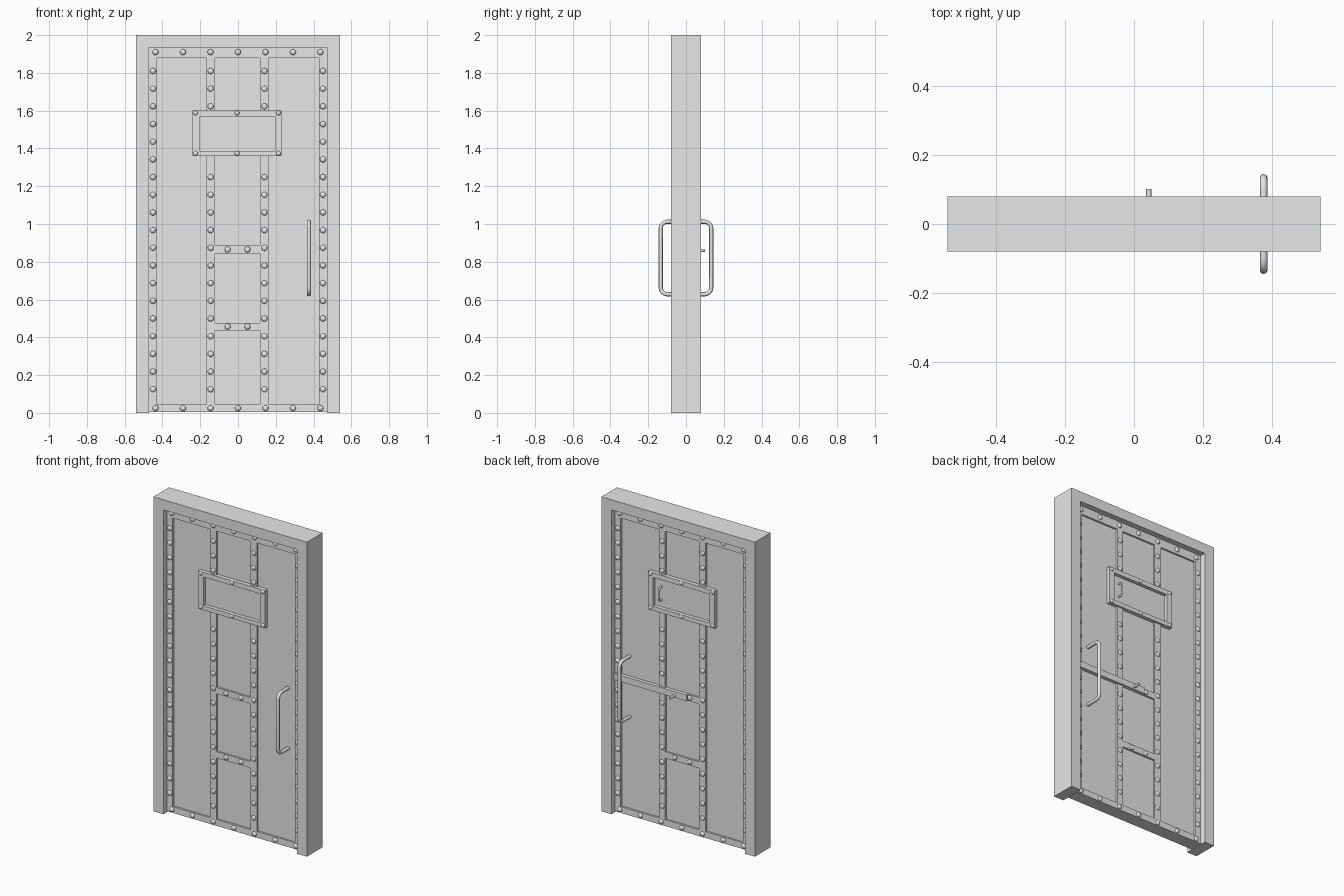
import bpy, bmesh, math
from mathutils import Matrix, Vector

if "Cube" in bpy.data.objects:
    bpy.data.objects.remove(bpy.data.objects["Cube"])

steel = bpy.data.materials.new("grey steel")
steel.diffuse_color = (0.8, 0.8, 0.8, 1)
steel.use_nodes = True
steel.node_tree.nodes["Principled BSDF"].inputs["Base Color"].default_value = steel.diffuse_color


def finish(name, bm, mirror=False, smooth=False):
    bmesh.ops.recalc_face_normals(bm, faces=bm.faces)
    me = bpy.data.meshes.new(name)
    bm.to_mesh(me)
    bm.free()
    me.materials.append(steel)
    for p in me.polygons:
        p.use_smooth = smooth
    ob = bpy.data.objects.new(name, me)
    bpy.context.collection.objects.link(ob)
    if mirror:  # repeat the part on the other face of the door
        m = ob.modifiers.new("mirror", 'MIRROR')
        m.use_axis = (False, True, False)
    return ob


def add_box(bm, x0, x1, y0, y1, z0, z1):
    size = Matrix.Diagonal((x1 - x0, y1 - y0, z1 - z0, 1))
    at = Matrix.Translation(((x0 + x1) / 2, (y0 + y1) / 2, (z0 + z1) / 2))
    bmesh.ops.create_cube(bm, size=1, matrix=at @ size)


def boxes(name, items, mirror=False):
    bm = bmesh.new()
    for it in items:
        add_box(bm, *it)
    return finish(name, bm, mirror)


def rivets(name, points, y, r=0.016, depth=0.010):
    bm = bmesh.new()
    for x, z in points:
        m = Matrix.Translation((x, y, z)) @ Matrix.Rotation(math.pi / 2, 4, 'X') \
            @ Matrix.Diagonal((r, r, depth, 1))
        bmesh.ops.create_uvsphere(bm, u_segments=12, v_segments=6, radius=1, matrix=m)
    return finish(name, bm, True, True)


def pull_handle(name, x, y0, y1, z0, z1, r, corner):
    """U-shaped bar with rounded corners in the yz plane."""
    s = 1 if y1 > y0 else -1
    pts = [(y0, z0)]
    for cz, start in ((z0 + corner, -90), (z1 - corner, 0)):
        for i in range(6):
            a = math.radians(start + 18 * i)
            pts.append((y1 - s * corner + s * corner * math.cos(a),
                        cz + corner * math.sin(a)))
    pts.append((y0, z1))
    cu = bpy.data.curves.new(name, 'CURVE')
    cu.dimensions = '3D'
    cu.bevel_depth = r
    cu.bevel_resolution = 2
    cu.use_fill_caps = True
    sp = cu.splines.new('POLY')
    sp.points.add(len(pts) - 1)
    for p, (y, z) in zip(sp.points, pts):
        p.co = (x, y, z, 1)
    sp.use_smooth = True
    cu.materials.append(steel)
    ob = bpy.data.objects.new(name, cu)
    bpy.context.collection.objects.link(ob)


# Frame: inverted U outline, extruded through the wall
bm = bmesh.new()
outline = [(-.54, 0), (-.54, 2), (.54, 2), (.54, 0),
           (.47, 0), (.47, 1.935), (-.47, 1.935), (-.47, 0)]
face = bm.faces.new([bm.verts.new((x, -.079, z)) for x, z in outline])
ext = bmesh.ops.extrude_face_region(bm, geom=[face])
bmesh.ops.translate(bm, vec=(0, .158, 0),
                    verts=[v for v in ext["geom"] if isinstance(v, bmesh.types.BMVert)])
finish("door_frame", bm)

# Door leaf
PANEL, TRIM, HATCH = -.03, -.042, -.055
boxes("door_panel", [(-.47, .47, PANEL, -PANEL, .005, 1.935)])

# Border trim
boxes("border_trim", [(-.47, -.43, TRIM, PANEL, .005, 1.935),
                      (.43, .47, TRIM, PANEL, .005, 1.935),
                      (-.43, .43, TRIM, PANEL, 1.88, 1.935),
                      (-.43, .43, TRIM, PANEL, .005, .045)], True)

# Straps: two uprights broken by the hatch, and two cross pieces
straps = []
for x0, x1 in ((-.168, -.122), (.117, .162)):
    straps += [(x0, x1, TRIM, PANEL, .045, 1.36), (x0, x1, TRIM, PANEL, 1.60, 1.88)]
straps += [(-.122, .117, TRIM, PANEL, z, z + .04) for z in (.437, .845)]
boxes("straps", straps, True)

# Hatch surround and its sliding plate
boxes("hatch_frame", [(-.24, -.205, HATCH, PANEL, 1.36, 1.60),
                      (.195, .23, HATCH, PANEL, 1.36, 1.60),
                      (-.205, .195, HATCH, PANEL, 1.57, 1.60),
                      (-.205, .195, HATCH, PANEL, 1.36, 1.387)], True)
boxes("hatch_plate", [(-.203, .193, -.035, .035, 1.389, 1.568)])

# Rivets
rows = [.125 + i * .0936 for i in range(19)]
border = [(x, z) for x in (-.45, .45) for z in rows]
border += [(i * .1455, z) for i in range(-3, 4) for z in (.025, 1.91)]
rivets("border_rivets", border, TRIM)
inner = [(x, z) for x in (-.145, .14) for z in rows if not 1.33 < z < 1.62]
inner += [(x, z) for x in (-.055, .05) for z in (.457, .865)]
rivets("strap_rivets", inner, TRIM, depth=.007)
rivets("hatch_rivets", [(x, z) for x in (-.225, -.005, .214) for z in (1.374, 1.588)],
       HATCH, r=.013, depth=.007)

# Pull handles on both sides, small one on the back of the hatch
pull_handle("front_handle", .375, -.025, -.134, .628, 1.012, .011, .035)
pull_handle("back_handle", .375, .025, .134, .628, 1.012, .011, .035)
pull_handle("hatch_handle", .145, .03, .065, 1.435, 1.52, .006, .018)

# Sliding bolt on the back with its knob
boxes("bolt_bar", [(-.04, .468, .03, .053, .845, .885)])
bm = bmesh.new()
bmesh.ops.create_cone(bm, cap_ends=True, segments=12, radius1=.008, radius2=.008, depth=.06,
                      matrix=Matrix.Translation((.043, .071, .86))
                      @ Matrix.Rotation(math.pi / 2, 4, 'X'))
finish("bolt_knob", bm)
